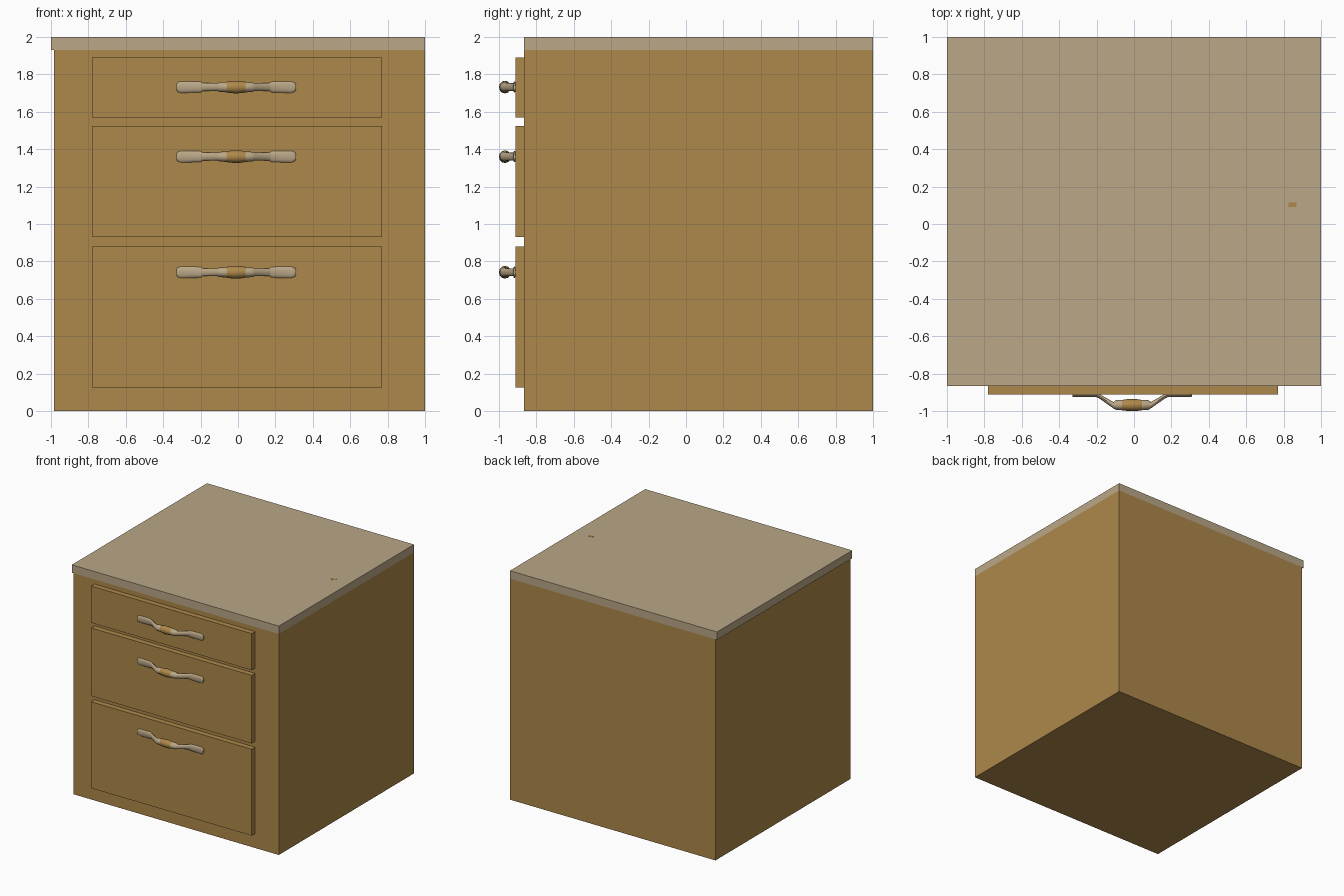
import bpy, bmesh, math

if "Cube" in bpy.data.objects:
    bpy.data.objects.remove(bpy.data.objects["Cube"])


def material(name, rgb):
    m = bpy.data.materials.new(name)
    m.diffuse_color = (*rgb, 1.0)
    m.use_nodes = True
    m.node_tree.nodes["Principled BSDF"].inputs["Base Color"].default_value = m.diffuse_color
    return m


WOOD = material("warm_wood", (0.423, 0.246, 0.069))
TAN = material("pale_tan", (0.491, 0.386, 0.242))


def finish(name, bm, mat):
    bmesh.ops.recalc_face_normals(bm, faces=bm.faces[:])
    me = bpy.data.meshes.new(name)
    bm.to_mesh(me)
    bm.free()
    me.materials.append(mat)
    ob = bpy.data.objects.new(name, me)
    bpy.context.collection.objects.link(ob)
    return ob


def box(name, x, y, z, mat):
    bm = bmesh.new()
    bmesh.ops.create_cube(bm, size=1.0)
    for v in bm.verts:
        for i, (a, b) in enumerate((x, y, z)):
            v.co[i] = a if v.co[i] < 0 else b
    return finish(name, bm, mat)


def loft(name, stations, z, mat, sides=12):
    """Elliptical rings: (x, y centre, half depth, half height)."""
    bm = bmesh.new()
    rings = []
    for x, y, ry, rz in stations:
        rings.append([bm.verts.new((x, y + ry * math.cos(math.tau * k / sides),
                                    z + rz * math.sin(math.tau * k / sides)))
                      for k in range(sides)])
    for a, b in zip(rings, rings[1:]):
        for k in range(sides):
            n = (k + 1) % sides
            bm.faces.new((a[k], a[n], b[n], b[k]))
    bm.faces.new(rings[0])
    bm.faces.new(rings[-1])
    ob = finish(name, bm, mat)
    bpy.context.view_layer.objects.active = ob
    ob.select_set(True)
    bpy.ops.object.shade_smooth_by_angle(angle=math.radians(40))
    ob.select_set(False)
    return ob


# Cabinet carcass, countertop and the small inlaid spot on top
box("cabinet_body", (-0.985, 1.0), (-0.865, 1.0), (0.0, 1.93), WOOD)
box("countertop", (-1.0, 1.0), (-0.865, 1.0), (1.93, 1.999), TAN)
box("top_spot", (0.825, 0.87), (0.09, 0.115), (1.997, 2.0), WOOD)

# Half of a pull handle, from the screw tab to the collar beside the grip
ARM = [(0.32, -0.917, 0.006, 0.013), (0.313, -0.917, 0.008, 0.025),
       (0.295, -0.917, 0.008, 0.031), (0.19, -0.917, 0.009, 0.029),
       (0.178, -0.919, 0.012, 0.021), (0.10, -0.969, 0.017, 0.021),
       (0.085, -0.967, 0.027, 0.026), (0.05, -0.968, 0.028, 0.028)]
GRIP = [(-0.054, -0.968, 0.027, 0.028), (-0.03, -0.968, 0.031, 0.032),
        (0.0, -0.968, 0.032, 0.034), (0.03, -0.968, 0.031, 0.032),
        (0.054, -0.968, 0.027, 0.028)]
CX = -0.01

# Drawer fronts with their handles: (bottom, top, handle height)
DRAWERS = {"lower": (0.125, 0.88, 0.742), "middle": (0.93, 1.525, 1.36),
           "upper": (1.57, 1.89, 1.732)}
for label, (z0, z1, hz) in DRAWERS.items():
    box(label + "_drawer", (-0.78, 0.77), (-0.912, -0.865), (z0, z1), WOOD)
    for side, s in (("left", -1), ("right", 1)):
        loft(f"{label}_handle_{side}_arm",
             [(CX + s * x, y, ry, rz) for x, y, ry, rz in ARM], hz, TAN)
    loft(label + "_handle_grip",
         [(CX + x, y, ry, rz) for x, y, ry, rz in GRIP], hz, WOOD)
